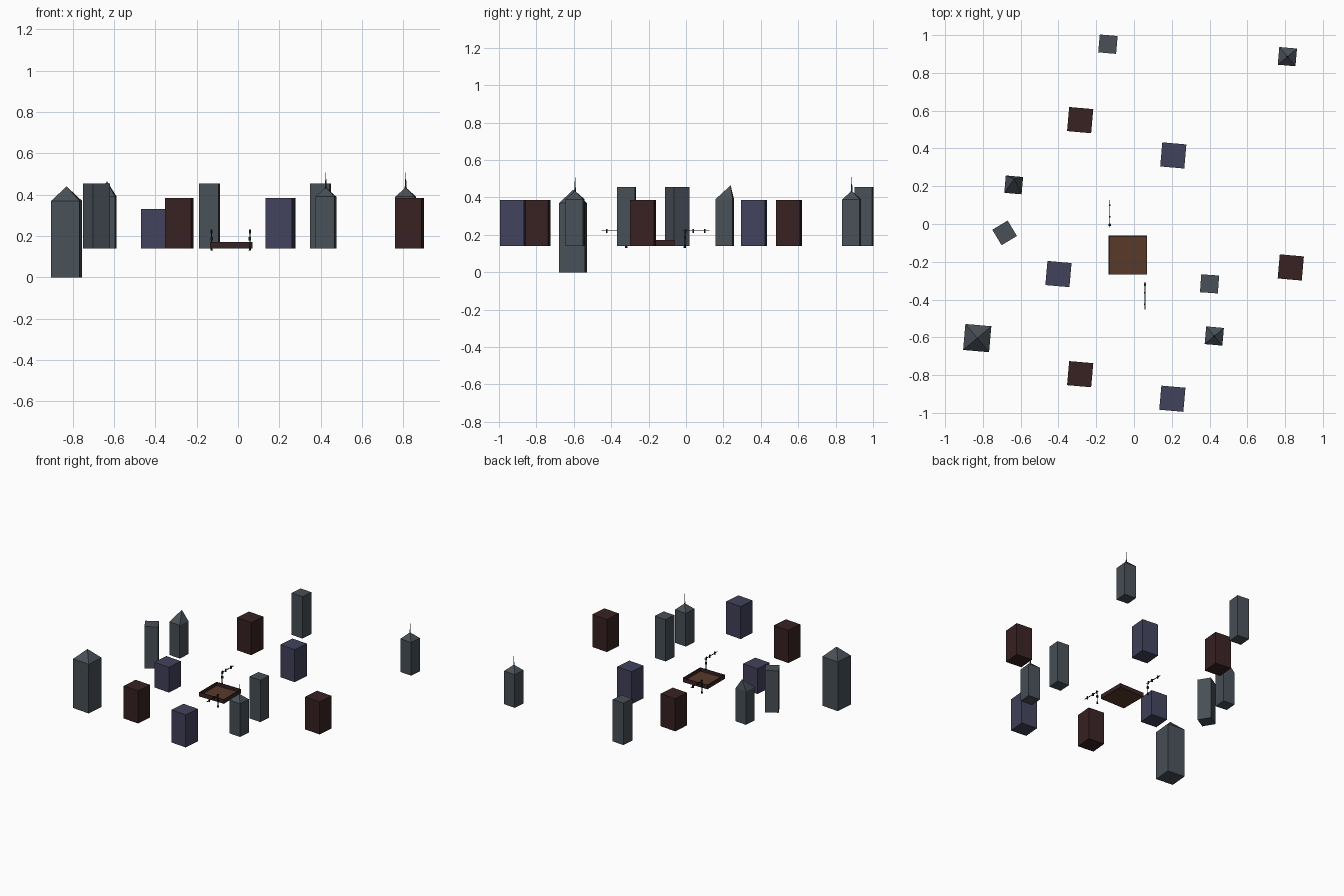
import bpy, bmesh, math
from mathutils import Matrix, Vector

if "Cube" in bpy.data.objects:
    bpy.data.objects.remove(bpy.data.objects["Cube"])


def material(name, rgb):
    lin = [((c / 255 + 0.055) / 1.055) ** 2.4 for c in rgb]
    m = bpy.data.materials.new(name)
    m.diffuse_color = (*lin, 1)
    m.use_nodes = True
    m.node_tree.nodes["Principled BSDF"].inputs["Base Color"].default_value = m.diffuse_color
    return m


SLATE = material("slate grey", (72, 80, 87))
NAVY = material("dusk blue", (66, 66, 92))
MAROON = material("dark maroon", (56, 34, 35))
BROWN = material("brown floor", (88, 58, 42))
BLACK = material("near black", (28, 29, 32))


def finish(name, bm, mat):
    bmesh.ops.recalc_face_normals(bm, faces=bm.faces)
    me = bpy.data.meshes.new(name)
    bm.to_mesh(me)
    bm.free()
    me.materials.append(mat)
    ob = bpy.data.objects.new(name, me)
    bpy.context.collection.objects.link(ob)
    return ob


def add_box(bm, lo, hi):
    lo, hi = Vector(lo), Vector(hi)
    size = hi - lo
    mat = Matrix.Translation((lo + hi) / 2) @ Matrix.Diagonal((*size, 1))
    bmesh.ops.create_cube(bm, size=1, matrix=mat)


def add_cone(bm, x, y, z0, z1, r0, r1, sides=6):
    bmesh.ops.create_cone(bm, cap_ends=True, segments=sides, radius1=r0, radius2=r1,
                          depth=z1 - z0, matrix=Matrix.Translation((x, y, (z0 + z1) / 2)))


def tower(name, mat, x, y, side, z0, z1, angle=-5, apex=None, spire=None):
    """Square block; apex = (dx, dy, z) raises the roof to a point."""
    bm = bmesh.new()
    h = side / 2
    ring = [(-h, -h), (h, -h), (h, h), (-h, h)]
    low = [bm.verts.new((a, b, z0)) for a, b in ring]
    top = [bm.verts.new((a, b, z1)) for a, b in ring]
    bm.faces.new(low)
    tip = bm.verts.new(apex) if apex else None
    for i in range(4):
        j = (i + 1) % 4
        bm.faces.new((low[i], low[j], top[j], top[i]))
        if tip:
            bm.faces.new((top[i], top[j], tip))
    if not tip:
        bm.faces.new(top)
    if spire:
        add_cone(bm, 0, 0, apex[2] - 0.012, apex[2] + 0.025, 0.006, 0.003, 4)
        add_cone(bm, 0, 0, apex[2] + 0.025, spire, 0.003, 0.0008, 4)
    ob = finish(name, bm, mat)
    ob.location = (x, y, 0)
    ob.rotation_euler.z = math.radians(angle)


BASE = 0.14

# Plain coloured blocks
for i, (mat, x, y, top) in enumerate([
        (MAROON, -0.285, 0.55, 0.385), (MAROON, -0.285, -0.795, 0.385),
        (MAROON, 0.83, -0.23, 0.385), (NAVY, 0.208, 0.363, 0.385),
        (NAVY, 0.203, -0.925, 0.385), (NAVY, -0.40, -0.265, 0.33)]):
    tower(f"block_{i + 1}", mat, x, y, 0.128, BASE, top)

# Flat topped grey towers
for i, (x, y, angle) in enumerate([(-0.138, 0.952, -5), (0.40, -0.317, -4), (-0.685, -0.047, 31)]):
    tower(f"flat_tower_{i + 1}", SLATE, x, y, 0.095, BASE, 0.455, angle)

# Towers with pyramid roof and thin spire
for i, (x, y) in enumerate([(0.812, 0.886), (0.425, -0.593)]):
    tower(f"spire_tower_{i + 1}", SLATE, x, y, 0.094, BASE, 0.39, apex=(0, 0, 0.435), spire=0.508)

# Tower with an off-centre peak, and the large corner tower
tower("peaked_tower", SLATE, -0.637, 0.207, 0.092, BASE, 0.39, apex=(0, 0.032, 0.465))
tower("large_tower", SLATE, -0.83, -0.604, 0.138, 0, 0.37, apex=(0, 0, 0.44))

# Shallow tray in the middle: thin maroon walls around a brown floor
X0, X1, Y0, Y1, T = -0.135, 0.07, -0.268, -0.062, 0.004
bm = bmesh.new()
add_box(bm, (X0, Y0, 0.14), (X1, Y0 + T, 0.172))
add_box(bm, (X0, Y1 - T, 0.14), (X1, Y1, 0.172))
add_box(bm, (X0, Y0 + T, 0.14), (X0 + T, Y1 - T, 0.172))
add_box(bm, (X1 - T, Y0 + T, 0.14), (X1, Y1 - T, 0.172))
finish("square_wall", bm, MAROON)
bm = bmesh.new()
add_box(bm, (X0 + T, Y0 + T, 0.14), (X1 - T, Y1 - T, 0.146))
finish("square_floor", bm, BROWN)


# Signal poles: post, long arm and hanging lamps, pointing away from the square
def signal_pole(name, x, y, d):
    bm = bmesh.new()
    add_cone(bm, x, y, 0.13, 0.145, 0.007, 0.005)
    add_cone(bm, x, y, 0.145, 0.225, 0.003, 0.0025)
    ends = sorted((y - d * 0.012, y + d * 0.132))
    add_box(bm, (x - 0.0018, ends[0], 0.220), (x + 0.0018, ends[1], 0.224))
    for off in (0.005, 0.045, 0.105):
        c = y + d * off
        add_box(bm, (x - 0.004, c - 0.004, 0.211), (x + 0.004, c + 0.004, 0.232))
    add_box(bm, (x - 0.006, y - 0.005, 0.178), (x + 0.006, y + 0.005, 0.194))
    finish(name, bm, BLACK)


signal_pole("signal_pole_back", -0.128, -0.006, 1)
signal_pole("signal_pole_front", 0.058, -0.32, -1)
